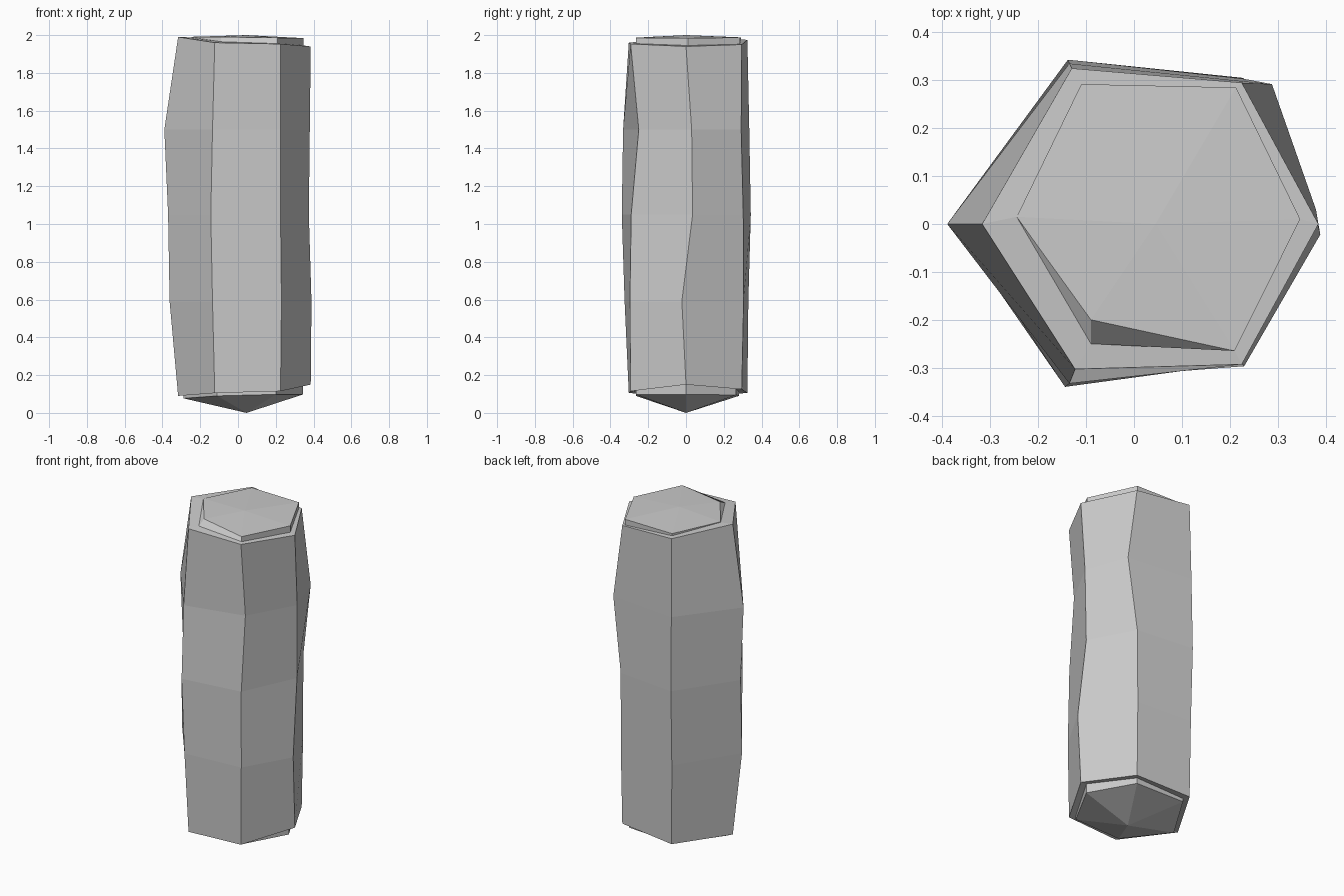
import bpy, bmesh

if "Cube" in bpy.data.objects:
    bpy.data.objects.remove(bpy.data.objects["Cube"])

# corner order: right, back-right, back-left, left, front-left, front-right
rim = [(.385, 0), (.225, .295), (-.13, .325), (-.317, 0), (-.123, -.303), (.225, -.293)]
top_z = [1.94, 1.95, 1.975, 1.99, 1.96, 1.953]
bot_z = [.15, .125, .105, .09, .105, .115]

# uneven corners along the shaft: height -> hexagon
shaft = {
    .59: [(.389, -.022), (.228, .305), (-.135, .33), (-.362, -.025), (-.135, -.325), (.23, -.297)],
    1.05: [(.375, .035), (.23, .303), (-.138, .343), (-.37, 0), (-.144, -.34), (.225, -.29)],
    1.5: [(.38, .03), (.288, .292), (-.135, .335), (-.39, 0), (-.135, -.333), (.225, -.25)],
}

# stepped caps at both ends
top_cap = [(.347, .01), (.213, .285), (-.11, .292), (-.245, .015), (-.09, -.25), (.21, -.265)]
bot_cap = [(.345, 0), (.2, .265), (-.12, .28), (-.288, 0), (-.11, -.265), (.2, -.265)]

bm = bmesh.new()


def ring(points, zs):
    return [bm.verts.new((x, y, z)) for (x, y), z in zip(points, zs)]


def bridge(a, b):
    for i in range(6):
        j = (i + 1) % 6
        bm.faces.new((a[i], a[j], b[j], b[i]))


# cap outline raised from its base, front-left corner chipped inwards
raised = list(top_cap)
raised[4] = (-.09, -.2)

rings = [
    ring(bot_cap, [.098, .095, .09, .077, .09, .098]),
    ring(bot_cap, [z + .005 for z in bot_z]),
    ring(rim, bot_z),
]
rings += [ring(pts, [z] * 6) for z, pts in shaft.items()]
rings += [
    ring(rim, top_z),
    ring(top_cap, [1.945, 1.952, 1.975, 1.988, 1.965, 1.955]),
    ring(raised, [1.984, 1.987, 1.988, 1.991, 1.99, 1.986]),
]
for a, b in zip(rings, rings[1:]):
    bridge(a, b)

# shallow points closing both ends
for loop, z in ((rings[0], 0), (rings[-1], 2)):
    tip = bm.verts.new((.045, 0, z))
    for i in range(6):
        bm.faces.new((loop[i], loop[(i + 1) % 6], tip))

bmesh.ops.recalc_face_normals(bm, faces=bm.faces[:])
mesh = bpy.data.meshes.new("stone_pillar")
bm.to_mesh(mesh)
bm.free()
bpy.context.collection.objects.link(bpy.data.objects.new("stone_pillar", mesh))
